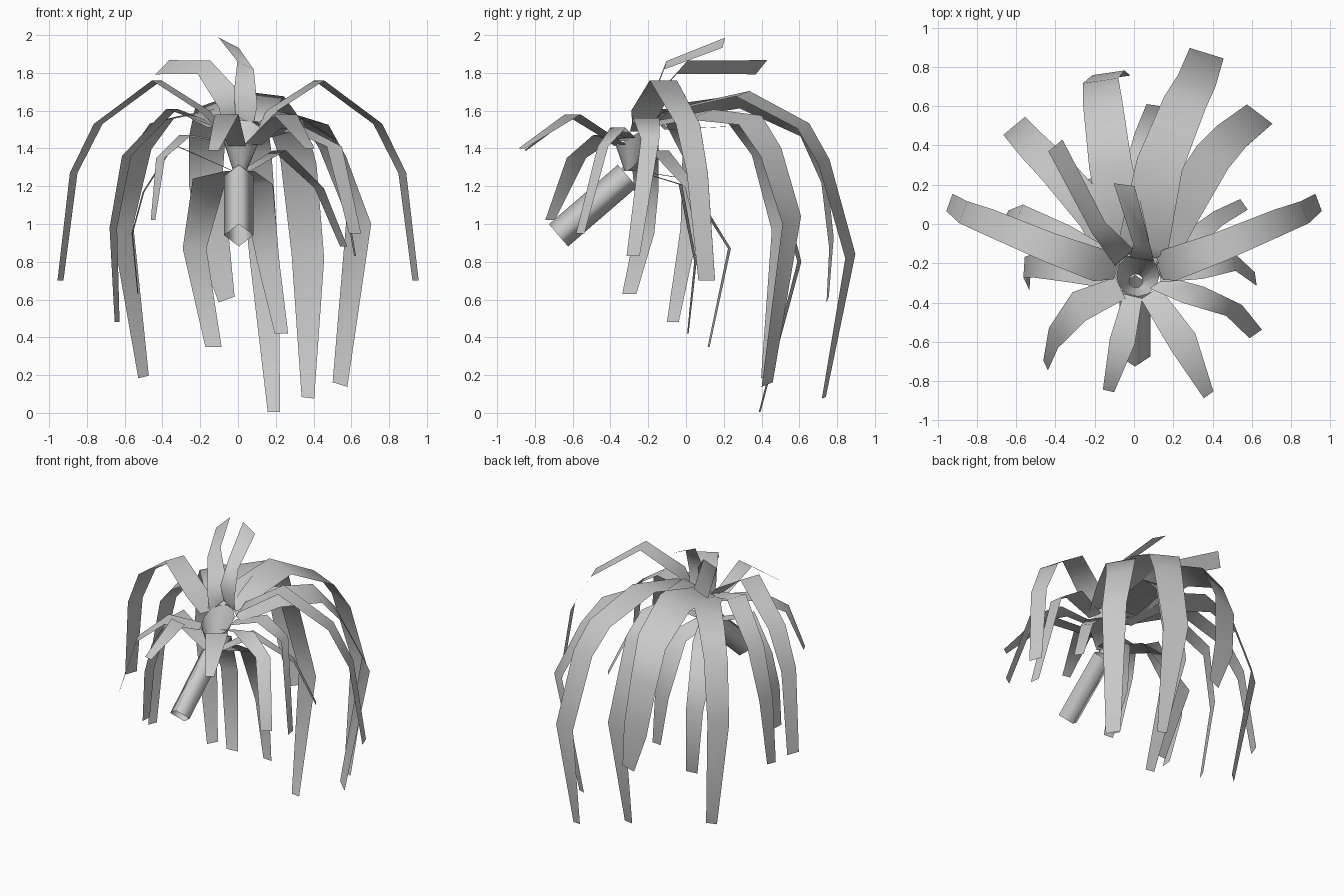
import bpy, bmesh, math
from mathutils import Vector, Matrix

cube = bpy.data.objects.get("Cube")
if cube:
    bpy.data.objects.remove(cube)

grey = bpy.data.materials.new("pale_grey")
grey.use_nodes = True
colour = (0.6, 0.6, 0.6, 1)
grey.diffuse_color = colour
grey.node_tree.nodes["Principled BSDF"].inputs["Base Color"].default_value = colour

HEART = Vector((0.02, -0.26, 0))   # axis of the funnel all leaves spring from


def finish(name, bm):
    mesh = bpy.data.meshes.new(name)
    bm.to_mesh(mesh)
    bm.free()
    mesh.materials.append(grey)
    for face in mesh.polygons:
        face.use_smooth = True
    obj = bpy.data.objects.new(name, mesh)
    bpy.context.collection.objects.link(obj)
    return obj


def rim(direction):
    """Point on the tilted upper rim of the funnel."""
    return HEART + direction * 0.11 + Vector((0, 0, 1.48 + 0.07 * direction.y))


def throat(direction):
    """Point on the narrow lower ring of the funnel."""
    return HEART + direction * 0.035 + Vector((-0.01, -0.03, 1.28))


def bridge(bm, lower, upper):
    for k in range(len(lower)):
        n = (k + 1) % len(lower)
        bm.faces.new((lower[k], lower[n], upper[n], upper[k]))


def leaf(name, width, *path, root=rim, tilt=0.0, turn=0.0, tip=0.45):
    """Flat tapering ribbon along a path given in hundredths."""
    points = [Vector(p) / 100 for p in path]
    outward = points[-2] - HEART
    outward.z = 0
    outward.normalize()
    side = Vector((-outward.y, outward.x, tilt)).normalized()
    side = Matrix.Rotation(math.radians(turn), 3, "Z") @ side
    points.insert(0, root(outward))
    last = len(points) - 1
    bm = bmesh.new()
    rows = []
    for i, p in enumerate(points):
        if i == 0:
            w = min(width, 17) * 0.75 / 100
        elif i == last:
            w = width * tip / 100
        else:
            w = width / 100 * (1 - 0.3 * (i - 1) / max(last - 2, 1))
        rows.append([bm.verts.new(p + side * w * s / 2) for s in (-1, 1)])
    for a, b in zip(rows, rows[1:]):
        bm.faces.new((a[0], a[1], b[1], b[0]))
    return finish(name, bm)


# Four-sided hollow stem hanging forward
bm = bmesh.new()
top, end = Vector((0.005, -0.31, 1.255)), Vector((0.005, -0.675, 0.94))
axis = (end - top).normalized()
across = Vector((1, 0, 0))
upward = axis.cross(across)
rings = []
for centre in (top, end):
    rings.append([bm.verts.new(centre + 0.078 * (across * math.cos(k * math.pi / 2)
                  + upward * math.sin(k * math.pi / 2))) for k in range(4)])
bridge(bm, *rings)
finish("stem", bm)

# Funnel where the leaf bases join
bm = bmesh.new()
around = [Vector((math.cos(k * math.pi / 6), math.sin(k * math.pi / 6), 0)) for k in range(12)]
bridge(bm, [bm.verts.new(throat(d)) for d in around], [bm.verts.new(rim(d)) for d in around])
finish("leaf_base_funnel", bm)

# Long arching pair at the sides
for name, s in (("left_arching_leaf", 1), ("right_arching_leaf", -1)):
    leaf(name, 17, (s * 18, -21, 160), (s * 43, -12, 176), (s * 74, 1, 153),
         (s * 87, 6, 127), (s * 94, 11, 70), tip=0.55)

# Broad drooping leaves of the back
leaf("back_left_broad_leaf", 26, (5, -10, 160), (13, 30, 169), (26, 62, 152),
     (32, 73, 133), (37, 87, 83), (37, 73, 8), tilt=0.12, tip=0.27)
leaf("back_right_broad_leaf", 25, (-4, -10, 159), (-12, 30, 165), (-16, 62, 150),
     (-17, 73, 125), (-13, 77, 90), (-6, 75, 60), tilt=-0.35, tip=0.36)
leaf("back_middle_leaf", 22, (2, -10, 150), (6, 30, 152), (9, 45, 138),
     (14, 60, 80), (19, 39, 0.5), tip=0.3)
leaf("back_left_outer_leaf", 24, (10, -16, 153), (24, 8, 158), (40, 34, 155),
     (50, 45, 138), (64, 56, 102), (54, 43, 15), tilt=0.25, tip=0.42)
leaf("back_right_outer_leaf", 21, (-8, -16, 153), (-20, 5, 159), (-40, 28, 155),
     (-52, 40, 138), (-61, 50, 98), (-50, 42, 19), tilt=-0.2, tip=0.35)

# Upright leaves of the crown
leaf("crown_middle_leaf", 14, (4, -18, 166), (4, -11, 184), (-5, 20, 196),
     tilt=0.5, tip=0.85)
leaf("crown_right_leaf", 16, (-5, -17, 166), (-18, -2, 183), (-40, 40, 183),
     tilt=-0.8, tip=0.75)

# Side leaves
leaf("right_side_leaf", 15, (-35, -8, 161), (-59, 4, 136),
     (-66, 2, 98), (-64, -7, 48), tip=0.45)
leaf("left_low_side_leaf", 12, (22, -14, 139), (43, 3, 119), (56, 10, 88),
     root=throat, tip=0.55)
leaf("right_low_side_leaf", 15, (-34, -22, 142),
     (-50, -21, 117), (-56, -22, 95), (-53, -30, 63), root=throat, tip=0.5)
leaf("left_side_leaf", 14, (34, -21, 156), (51, -19, 145), (62, -28, 83), tip=0.5)

# Short leaves of the front
leaf("front_left_leaf", 15, (25, -60, 158), (38, -87, 140), tip=0.4)
leaf("front_right_leaf", 13, (-6, -60, 158), (-13, -85, 139), tip=0.45)
leaf("front_left_outer_leaf", 14, (30, -36, 151), (51, -44, 141),
     (62, -56, 95), turn=-35, tip=0.55)
leaf("front_right_outer_leaf", 16, (-28, -42, 147), (-41, -58, 135),
     (-45, -72, 102), turn=-12, tip=0.35)

# Hanging leaves beneath
leaf("under_right_leaf", 18, (-15, 0, 124), (-23, 23, 87), (-13, 12, 35),
     root=throat, turn=-20, tip=0.48)
leaf("under_left_leaf", 17, (10, -3, 121), (16, 5, 80), (23, 1, 42),
     root=throat, turn=18, tip=0.42)
